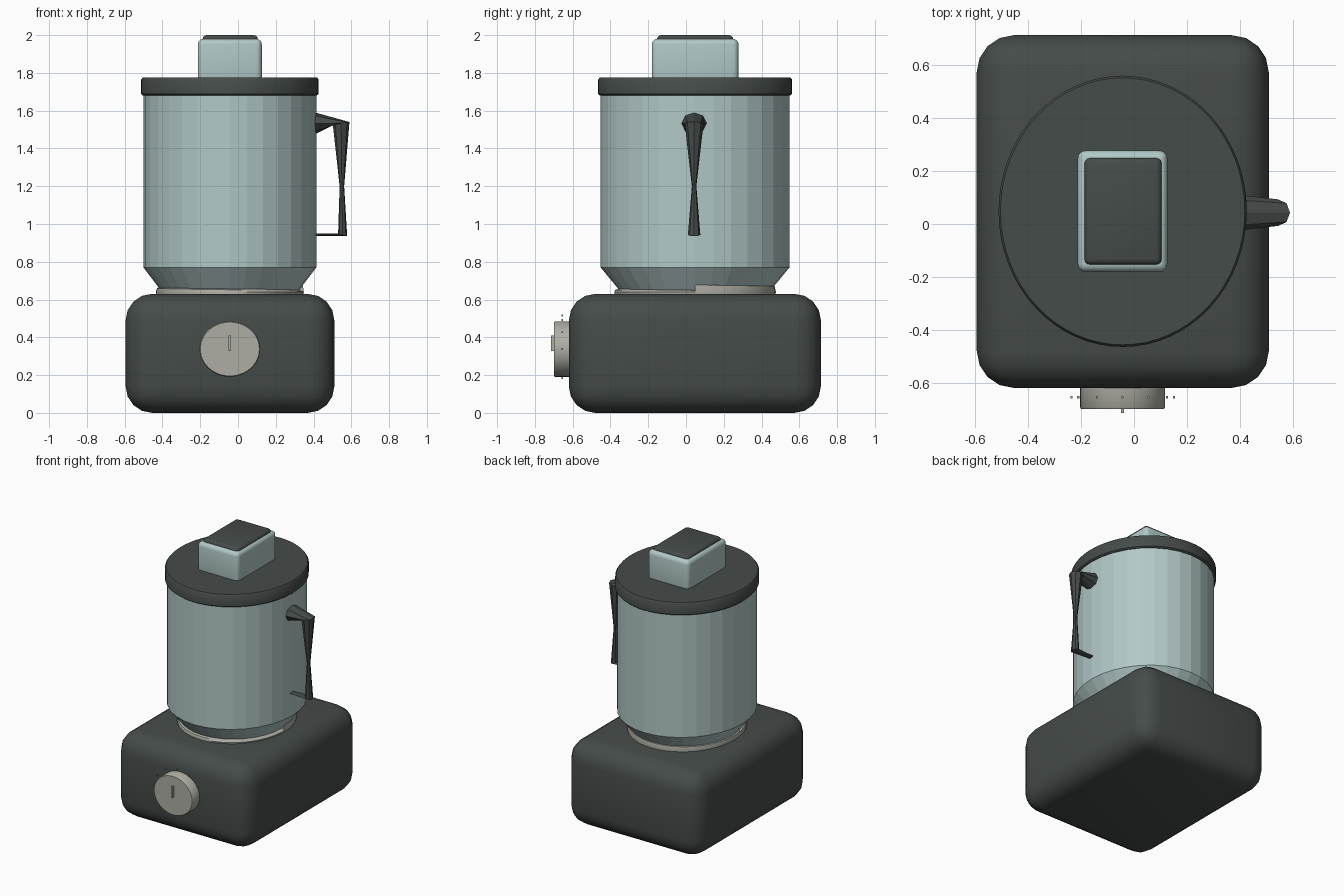
import bpy, bmesh
from math import sin, cos, pi, radians

if "Cube" in bpy.data.objects:
    bpy.data.objects.remove(bpy.data.objects["Cube"])

CX, CY = -0.043, 0.048      # common vertical axis of base, jar and lid


def material(name, rgb):
    m = bpy.data.materials.new(name)
    m.diffuse_color = (*rgb, 1)
    m.use_nodes = True
    m.node_tree.nodes["Principled BSDF"].inputs["Base Color"].default_value = m.diffuse_color
    return m


DARK = material("charcoal", (0.06, 0.072, 0.068))
GLASS = material("pale_teal", (0.44, 0.58, 0.57))
METAL = material("warm_grey", (0.42, 0.42, 0.37))


def finish(name, bm, mat, smooth=None):
    bmesh.ops.recalc_face_normals(bm, faces=bm.faces)
    me = bpy.data.meshes.new(name)
    bm.to_mesh(me)
    bm.free()
    ob = bpy.data.objects.new(name, me)
    bpy.context.collection.objects.link(ob)
    me.materials.append(mat)
    if smooth:
        bpy.ops.object.select_all(action='DESELECT')
        ob.select_set(True)
        bpy.context.view_layer.objects.active = ob
        bpy.ops.object.shade_smooth_by_angle(angle=radians(smooth))
    return ob


def box(name, lo, hi, mat, bevel=0, segments=3):
    bm = bmesh.new()
    bmesh.ops.create_cube(bm, size=1)
    for v in bm.verts:
        v.co = [(a + b) / 2 + c * (b - a) for a, b, c in zip(lo, hi, v.co)]
    if bevel:
        bmesh.ops.bevel(bm, geom=bm.edges[:], offset=bevel, segments=segments,
                        profile=0.5, affect='EDGES')
    return finish(name, bm, mat, 40 if bevel else None)


def loft(name, rings, mat, smooth=None):
    """Skin a list of equal-length point rings and cap both ends."""
    bm = bmesh.new()
    rows = [[bm.verts.new(p) for p in ring] for ring in rings]
    n = len(rows[0])
    for a, b in zip(rows, rows[1:]):
        for i in range(n):
            j = (i + 1) % n
            bm.faces.new((a[i], a[j], b[j], b[i]))
    bm.faces.new(rows[0])
    bm.faces.new(rows[-1])
    return finish(name, bm, mat, smooth)


def oval(z, rx, ry, n):
    return [(CX + rx * cos(2 * pi * i / n), CY + ry * sin(2 * pi * i / n), z)
            for i in range(n)]


# Motor base
box("motor_base", (-0.595, -0.62, 0), (0.51, 0.714, 0.63), DARK, 0.14, 4)

# Jar with tapered foot
loft("jar", [oval(z, r * 0.915, r, 32) for z, r in
             [(0.62, 0.37), (0.655, 0.405), (0.77, 0.5), (1.70, 0.5)]], GLASS)

# Lid
loft("lid", [oval(z, r * 0.915, r, 64) for z, r in
             [(1.68, 0.503), (1.688, 0.513), (1.765, 0.513), (1.775, 0.505)]], DARK, 40)

# Lid cap and its top plate
box("lid_cap", (-0.213, -0.181, 1.75), (0.126, 0.278, 1.98), GLASS, 0.03, 4)
box("cap_plate", (-0.188, -0.154, 1.94), (0.105, 0.250, 2.0), DARK, 0.022, 3)

# Locking collar: a ring whose top climbs to a step on the right side
bm = bmesh.new()
rows, N = [], 48
for i in range(N + 1):
    a = 2 * pi * i / N
    top = 0.683 - 0.034 * i / N
    rows.append([bm.verts.new((CX + r * 0.915 * cos(a), CY + r * sin(a), z))
                 for r, z in [(0.36, 0.61), (0.422, 0.61), (0.428, 0.64),
                              (0.422, top - 0.006), (0.405, top), (0.36, top)]])
for a, b in zip(rows, rows[1:]):
    for k in range(6):
        bm.faces.new((a[k], a[k - 1], b[k - 1], b[k]))
bm.faces.new(rows[0])
bm.faces.new(rows[-1])
finish("locking_collar", bm, METAL, 40)

# Handle: eight-sided sweep; each section is inner (x, z), outer (x, z), half width
sections = [((0.37, 1.465), (0.37, 1.605), 0.070),
            ((0.41, 1.476), (0.41, 1.59), 0.066),
            ((0.502, 1.527), (0.59, 1.54), 0.050),
            ((0.538, 1.20), (0.562, 1.20), 0.012),
            ((0.530, 0.949), (0.578, 0.936), 0.033),
            ((0.37, 0.950), (0.37, 0.936), 0.018)]
rings = []
for (xi, zi), (xo, zo), w in sections:
    rings.append([((xi + xo) / 2 + (xo - xi) / 2 * cos(k * pi / 4),
                   CY - 0.005 + w * sin(k * pi / 4),
                   (zi + zo) / 2 + (zo - zi) / 2 * cos(k * pi / 4)) for k in range(8)])
loft("handle", rings, DARK)

# Speed dial on the front
DZ = 0.338


def dial_ring(y, s, n=48):
    return [(CX + 0.161 * s * cos(2 * pi * i / n), y,
             DZ + 0.147 * s * sin(2 * pi * i / n)) for i in range(n)]


loft("speed_dial", [dial_ring(y, s) for y, s in
                    [(-0.60, 1), (-0.694, 1), (-0.70, 0.97)]], METAL, 40)
box("dial_pointer", (CX - 0.006, -0.715, 0.328), (CX + 0.006, -0.69, 0.41), METAL)

# Tiny marks around the dial
for i, deg in enumerate([0, 30, 60, 90, 120, 150, 180, 240]):
    x = CX + 0.194 * cos(radians(deg))
    z = DZ + 0.178 * sin(radians(deg))
    box(f"dial_mark_{i + 1}", (x - 0.004, -0.66, z - 0.005),
        (x + 0.004, -0.65, z + 0.005), METAL)
